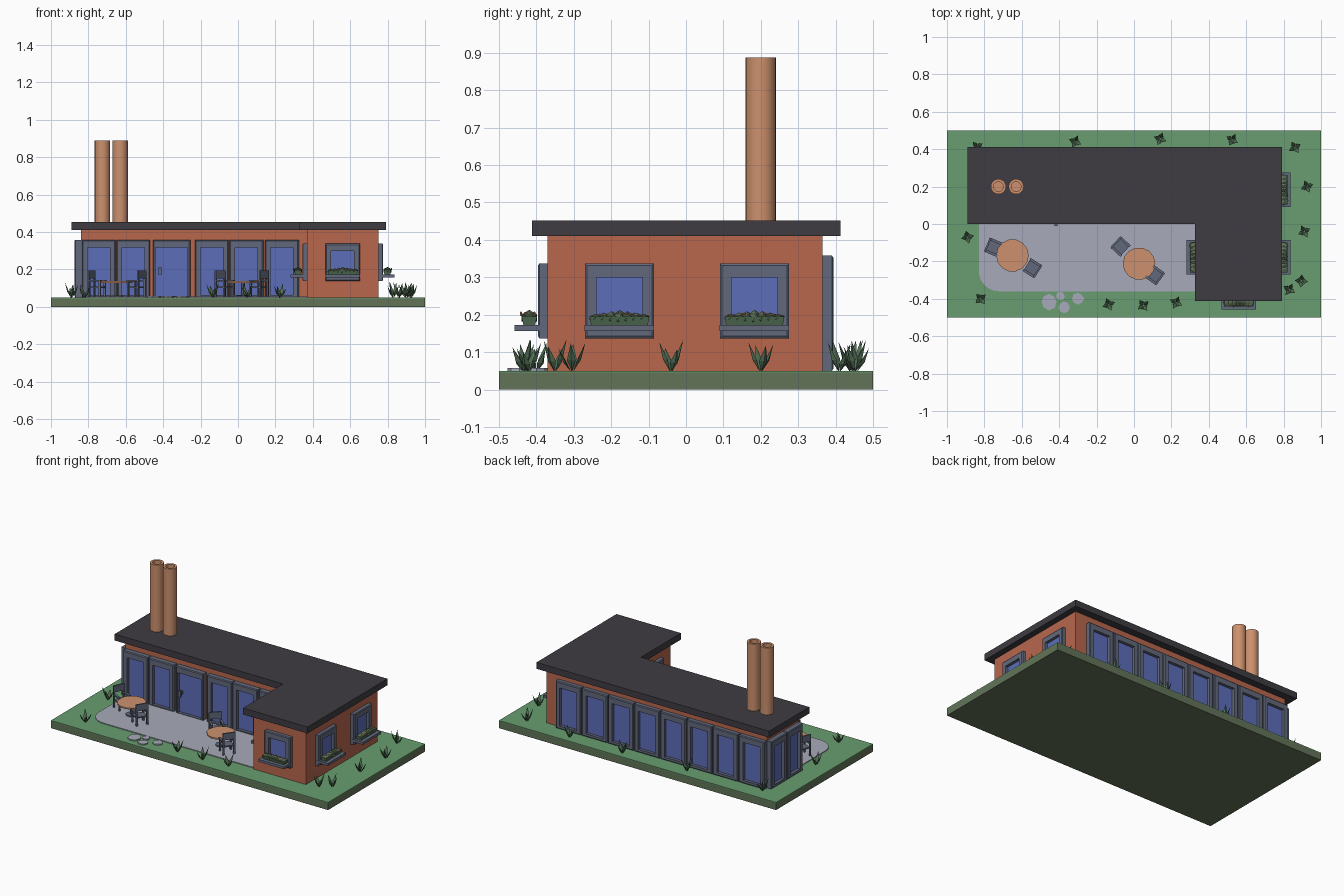
import bpy, bmesh, math, random
from mathutils import Matrix, Vector

random.seed(4)
if "Cube" in bpy.data.objects:
    bpy.data.objects.remove(bpy.data.objects["Cube"])


def material(name, r, g, b):
    lin = [((c / 255 + 0.055) / 1.055) ** 2.4 for c in (r, g, b)] + [1]
    m = bpy.data.materials.new(name)
    m.use_nodes = True
    m.diffuse_color = lin
    m.node_tree.nodes["Principled BSDF"].inputs["Base Color"].default_value = lin
    return m


GRASS = material("grass green", 104, 157, 112)
SOIL = material("olive earth", 98, 116, 88)
BRICK = material("brick red", 184, 103, 77)
ROOF = material("charcoal roof", 62, 60, 66)
SLATE = material("slate frame", 98, 105, 124)
GLASS = material("blue glass", 93, 109, 186)
TAN = material("tan clay", 205, 145, 110)
STONE = material("pale stone", 168, 170, 186)
LEAF = material("dark leaf", 80, 108, 82)


def place(x, y, z=0, angle=0):
    return Matrix.Translation((x, y, z)) @ Matrix.Rotation(angle, 4, 'Z')


def finish(name, bm, mats, at=None):
    if at:
        bm.transform(at)
    bmesh.ops.recalc_face_normals(bm, faces=bm.faces)
    me = bpy.data.meshes.new(name)
    bm.to_mesh(me)
    bm.free()
    for m in mats:
        me.materials.append(m)
    ob = bpy.data.objects.new(name, me)
    bpy.context.collection.objects.link(ob)
    return ob


def add_box(bm, lo, hi):
    lo, hi = Vector(lo), Vector(hi)
    scale = Matrix.Diagonal((*(hi - lo), 1))
    return bmesh.ops.create_cube(bm, size=1, matrix=Matrix.Translation((lo + hi) / 2) @ scale)["verts"]


def boxes(name, parts, mat, at=None):
    bm = bmesh.new()
    for lo, hi in parts:
        add_box(bm, lo, hi)
    return finish(name, bm, [mat], at)


def prism(name, outline, z0, z1, mat):
    bm = bmesh.new()
    face = bm.faces.new([bm.verts.new((x, y, z0)) for x, y in outline])
    top = bmesh.ops.extrude_face_region(bm, geom=[face])["geom"]
    bmesh.ops.translate(bm, vec=(0, 0, z1 - z0), verts=[v for v in top if isinstance(v, bmesh.types.BMVert)])
    return finish(name, bm, [mat])


def ring(x, y, r, n, wobble=0):
    out = []
    for i in range(n):
        a, k = math.tau * i / n, r * (1 + random.uniform(-wobble, wobble))
        out.append((x + k * math.cos(a), y + k * math.sin(a)))
    return out


def framed_glass(name, at, w, h, side, bottom, top, depth=0.03):
    """Frame facing local -y with a recessed pane; origin at bottom centre of the wall side."""
    bm = bmesh.new()
    add_box(bm, (-w / 2, -depth, 0), (w / 2, 0, h))
    bm.faces.ensure_lookup_table()
    bm.normal_update()
    front = min(bm.faces, key=lambda f: f.calc_center_median().y)
    # A narrow outer lip, then the opening
    lip = 0.008
    bmesh.ops.inset_region(bm, faces=[front], thickness=lip)
    for v in front.verts:
        v.co.y -= 0.004
    bmesh.ops.inset_region(bm, faces=[front], thickness=0.008)
    for v in front.verts:
        v.co = ((w / 2 - side) * (1 if v.co.x > 0 else -1), v.co.y,
                h - top if v.co.z > h / 2 else bottom)
    pane = bmesh.ops.extrude_face_region(bm, geom=[front])["geom"]
    bmesh.ops.delete(bm, geom=[front], context='FACES_ONLY')
    for g in pane:
        if isinstance(g, bmesh.types.BMVert):
            g.co.y = -depth + 0.015
        elif isinstance(g, bmesh.types.BMFace):
            g.material_index = 1
    return finish(name, bm, [SLATE, GLASS], at)


# Ground
boxes("ground_slab", [((-1, -.5, 0), (1, .5, .045))], SOIL)
boxes("lawn", [((-1, -.5, .045), (1, .5, .05))], GRASS)
corner = [(-.72 - .11 * math.sin(t), -.25 - .11 * math.cos(t))
          for t in [i * math.pi / 16 for i in range(9)]]
prism("patio", [(.38, -.36)] + corner + [(-.83, .05), (.38, .05)], .048, .055, STONE)
for x, y, r in [(-.455, -.415, .043), (-.395, -.385, .024), (-.375, -.445, .03), (-.30, -.40, .032)]:
    prism("stepping_stone", ring(x, y, r, 8, .12), .048, .057, STONE)


# House walls and roof share one L-shaped plan
def plan(x0, xi, x1, y0, yi, y1):
    return [(x0, yi), (xi, yi), (xi, y0), (x1, y0), (x1, y1), (x0, y1)]


prism("walls", plan(-.84, .37, .75, -.37, .04, .365), .05, .415, BRICK)
prism("roof", plan(-.89, .325, .79, -.412, 0, .413), .41, .452, ROOF)

# Full-height glazing
for x in (-.745, -.56, -.14, .045, .235):
    framed_glass("front_window", place(x, .04, .05), .18, .308, .03, .012, .04)
framed_glass("front_door", place(-.355, .04, .05), .2, .308, .015, .008, .04)
boxes("door_handle", [((-.425, -.01, .17), (-.408, .002, .212)), ((-.42, -.005, .182), (-.413, .03, .2))], SLATE)
for i in range(8):
    framed_glass("back_window", place(.575 - i * .189, .365, .05, math.pi), .182, .308, .03, .02, .04, .025)
for y in (.12, .285):
    framed_glass("side_window", place(-.84, y, .05, -math.pi / 2), .16, .308, .03, .02, .04)


# Small windows with a sill, planter and flowers
def planter_window(at):
    framed_glass("small_window", at @ Matrix.Translation((0, 0, .137)), .185, .2, .031, .033, .038, .022)
    boxes("window_sill", [((-.093, -.088, .157), (.093, 0, .173))], SLATE, at)
    bm = bmesh.new()
    for v in add_box(bm, (-.08, -.07, .173), (.08, -.028, .195)):
        if v.co.z < .18:
            v.co.y = -.049 + (v.co.y + .049) * .75
            v.co.x *= .95
    finish("planter", bm, [LEAF], at)
    bm = bmesh.new()
    for i in range(7):
        x = -.063 + i * .021
        m = Matrix.Translation((x, -.049, .192)) @ Matrix.Diagonal((.02, .024, .021 - abs(x) * .17, 1))
        bmesh.ops.create_icosphere(bm, subdivisions=1, radius=1, matrix=m)
    finish("planter_shrub", bm, [SOIL], at)
    bm = bmesh.new()
    for i in range(12):
        x, y = random.uniform(-.075, .075), random.choice((-.071, -.06, -.035))
        m = Matrix.Translation((x, y, .206 - abs(x) * .12))
        bmesh.ops.create_icosphere(bm, subdivisions=1, radius=.0035, matrix=m)
    finish("planter_flowers", bm, [TAN], at)


planter_window(place(.56, -.37))
planter_window(place(.75, -.178, 0, math.pi / 2))
planter_window(place(.75, .183, 0, math.pi / 2))
planter_window(place(.37, -.178, 0, -math.pi / 2))

# Hollow chimneys
for x in (-.725, -.63):
    pipe = prism("chimney", ring(x, .2, .041, 20), .41, .888, TAN)
    bm = bmesh.new()
    bm.from_mesh(pipe.data)
    rim = max(bm.faces, key=lambda f: f.calc_center_median().z)
    bmesh.ops.inset_region(bm, faces=[rim], thickness=.015)
    hole = bmesh.ops.extrude_face_region(bm, geom=[rim])["geom"]
    bmesh.ops.delete(bm, geom=[rim], context='FACES_ONLY')
    bmesh.ops.translate(bm, vec=(0, 0, -.3), verts=[g for g in hole if isinstance(g, bmesh.types.BMVert)])
    bm.to_mesh(pipe.data)
    bm.free()
    bpy.ops.object.select_all(action='DESELECT')
    pipe.select_set(True)
    bpy.context.view_layer.objects.active = pipe
    bpy.ops.object.shade_smooth_by_angle(angle=math.radians(35))


# Patio furniture; each chair faces its table
def chair(x, y, table):
    angle = math.atan2(table[1] - y, table[0] - x) - math.pi / 2
    parts = [((-.036, -.03, .1), (.036, .032, .108)), ((-.038, -.04, .152), (.038, -.03, .195))]
    for s in (-.034, .034):
        parts += [((s - .005, -.04, .052), (s + .005, -.03, .19)),
                  ((s - .005, .022, .052), (s + .005, .032, .14)),
                  ((s - .007, -.035, .134), (s + .007, .034, .142))]
    boxes("chair", parts, SLATE, place(x, y, 0, angle))


for table, seats in [((-.65, -.168), [(-.75, -.125), (-.545, -.235)]),
                     ((.027, -.212), [(-.07, -.122), (.11, -.272)])]:
    prism("table_top", ring(*table, .087, 14), .128, .137, TAN)
    prism("table_post", ring(*table, .01, 8), .055, .13, SLATE)
    prism("table_foot", ring(*table, .035, 10), .053, .061, SLATE)
    for seat in seats:
        chair(*seat, table)


# Spiky garden plants: folded leaf blades fanned around a point
def plant(x, y):
    bm = bmesh.new()
    start, n = random.uniform(0, math.tau), 4
    for i in range(n):
        a = start + math.tau * i / n
        out = Vector((math.cos(a), math.sin(a), 0))
        side = Vector((-out.y, out.x, 0)) * .012
        up = Vector((0, 0, random.uniform(.05, .09)))
        root, tip = bm.verts.new(out * .003), bm.verts.new(out * .036 + up)
        mid = out * .016 + up * .4
        left, right = bm.verts.new(mid + side), bm.verts.new(mid - side)
        keel, fold = bm.verts.new(mid + out * .008), bm.verts.new(mid - out * .002)
        for a1, b1 in ((left, keel), (keel, right), (right, fold), (fold, left)):
            bm.faces.new((root, a1, b1))
            bm.faces.new((tip, b1, a1))
    finish("garden_plant", bm, [LEAF], place(x, y, .048))


for spot in [(-.84, .41), (-.315, .44), (.14, .455), (.525, .45), (.86, .41), (.925, .2), (.91, -.04),
             (.895, -.305), (.83, -.35), (-.89, -.07), (-.82, -.4), (-.135, -.43), (.05, -.435), (.225, -.42)]:
    plant(*spot)
